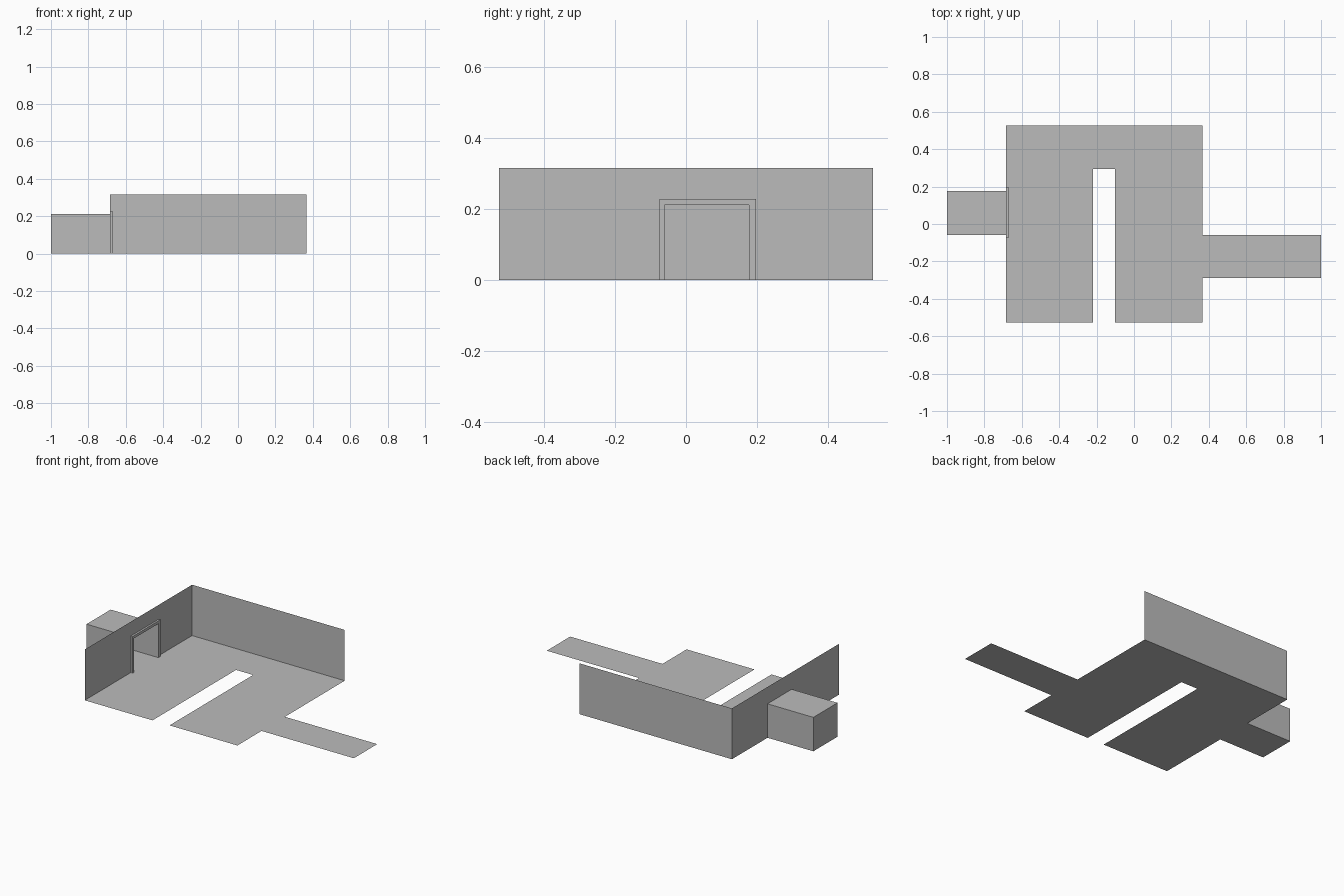
import bpy
import bmesh
from mathutils import Vector

cube = bpy.data.objects.get("Cube")
if cube:
    bpy.data.objects.remove(cube, do_unlink=True)

# Plain grey shared by every part
grey = bpy.data.materials.new("plain_grey")
grey.use_nodes = True
colour = (0.5, 0.5, 0.5, 1)
grey.diffuse_color = colour
grey.node_tree.nodes["Principled BSDF"].inputs["Base Color"].default_value = colour

# Main dimensions
LEFT, RIGHT, BACK = -0.685, 0.365, 0.527
WALL_H = 0.316
DOOR_Y0, DOOR_Y1, DOOR_H = -0.06, 0.177, 0.211


def finish(name, bm):
    mesh = bpy.data.meshes.new(name)
    bm.to_mesh(mesh)
    bm.free()
    mesh.materials.append(grey)
    obj = bpy.data.objects.new(name, mesh)
    bpy.context.collection.objects.link(obj)
    return obj


def sheet(name, points, depth=None):
    """Flat outline, optionally extruded into a solid."""
    bm = bmesh.new()
    face = bm.faces.new([bm.verts.new(p) for p in points])
    if depth:
        result = bmesh.ops.extrude_face_region(bm, geom=[face], use_keep_orig=True)
        moved = [g for g in result["geom"] if isinstance(g, bmesh.types.BMVert)]
        bmesh.ops.translate(bm, verts=moved, vec=Vector(depth))
        bmesh.ops.recalc_face_normals(bm, faces=bm.faces)
    return finish(name, bm)


# Floor with a slot open to the front, and the walkway on one side
slot_l, slot_r, slot_end = -0.219, -0.102, 0.294
path_y0, path_y1, path_end = -0.29, -0.06, 1.0
floor = [(LEFT, -BACK), (slot_l, -BACK), (slot_l, slot_end), (slot_r, slot_end),
         (slot_r, -BACK), (RIGHT, -BACK), (RIGHT, BACK), (LEFT, BACK)]
sheet("floor", [(x, y, 0) for x, y in floor])
walkway = [(RIGHT, path_y0), (path_end, path_y0), (path_end, path_y1), (RIGHT, path_y1)]
sheet("walkway", [(x, y, 0) for x, y in walkway])

# Back wall
sheet("back_wall", [(LEFT, BACK, 0), (RIGHT, BACK, 0),
                    (RIGHT, BACK, WALL_H), (LEFT, BACK, WALL_H)])


def arch(x, inner, outer):
    """Outline of an upright panel around a doorway; each is (y0, y1, height)."""
    (a, b, h), (c, d, k) = inner, outer
    outline = [(c, 0), (a, 0), (a, h), (b, h), (b, 0), (d, 0), (d, k), (c, k)]
    return [(x, y, z) for y, z in outline]


# Side wall with a doorway, and the raised frame on its inner face
opening = (DOOR_Y0, DOOR_Y1, DOOR_H)
sheet("side_wall", arch(LEFT, opening, (-BACK, BACK, WALL_H)))
sheet("door_frame", arch(LEFT + 0.001, opening, (-0.075, 0.197, 0.228)), (0.012, 0, 0))

# Hollow alcove behind the doorway, open towards the room
bm = bmesh.new()
bmesh.ops.create_cube(bm, size=1)
for v in bm.verts:
    v.co.x = LEFT if v.co.x > 0 else -1.0
    v.co.y = DOOR_Y1 if v.co.y > 0 else DOOR_Y0
    v.co.z = DOOR_H if v.co.z > 0 else 0
bm.normal_update()
bmesh.ops.delete(bm, geom=[f for f in bm.faces if f.normal.x > 0.9], context="FACES")
finish("alcove", bm)
